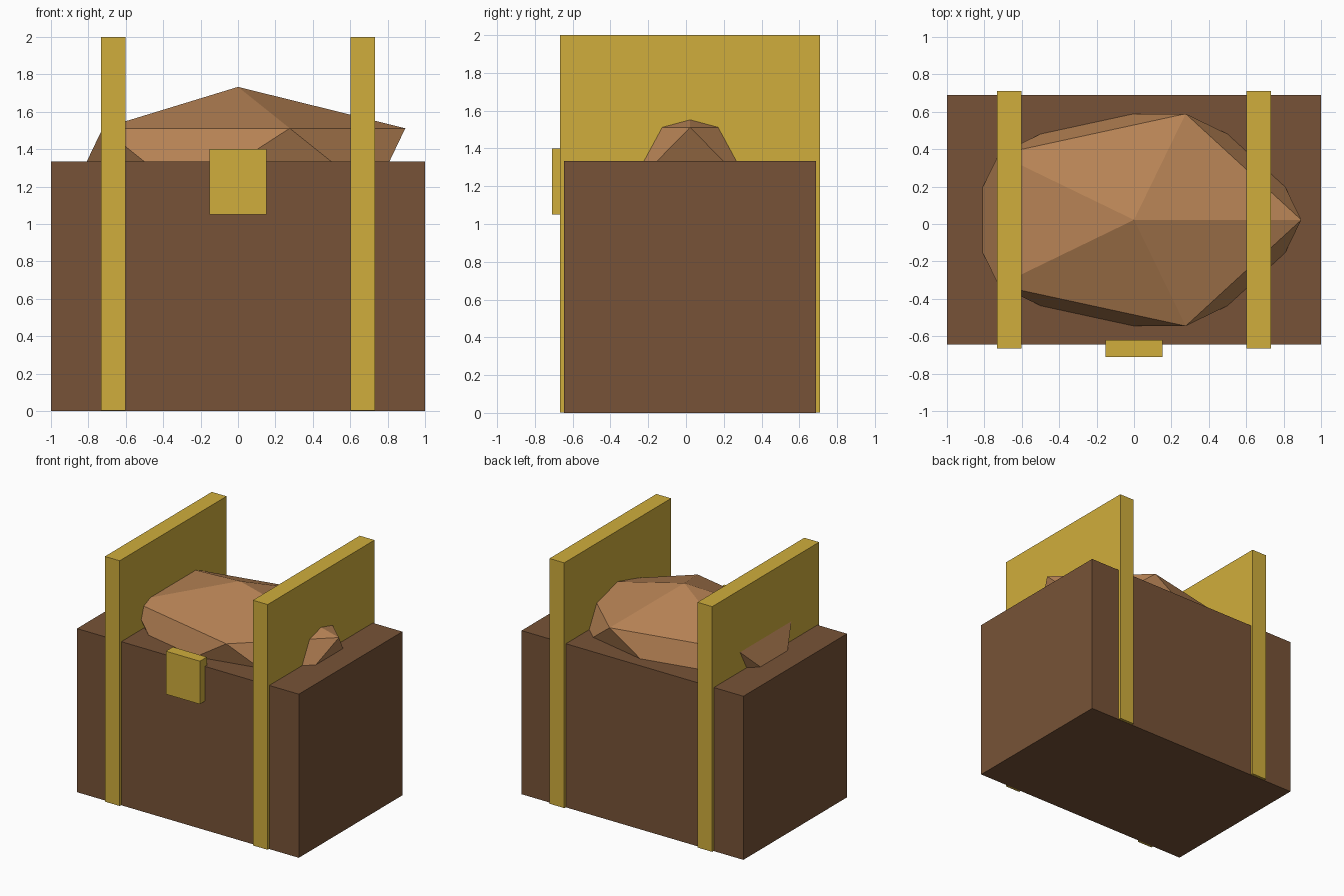
import bpy

if "Cube" in bpy.data.objects:
    bpy.data.objects.remove(bpy.data.objects["Cube"], do_unlink=True)

MID_Y = 0.022      # chest centre line, offset by the protruding latch
BODY_H = 1.333


def material(name, rgb):
    mat = bpy.data.materials.new(name)
    mat.use_nodes = True
    mat.diffuse_color = (*rgb, 1)
    mat.node_tree.nodes["Principled BSDF"].inputs["Base Color"].default_value = (*rgb, 1)
    return mat


dark_wood = material("dark_wood", (0.185, 0.086, 0.038))
light_wood = material("light_wood", (0.47, 0.225, 0.09))
gold = material("gold", (0.63, 0.42, 0.045))


def finish(name, scale, mat):
    obj = bpy.context.object
    obj.name = obj.data.name = name
    obj.scale = scale
    bpy.ops.object.transform_apply(location=False, rotation=False, scale=True)
    obj.data.materials.append(mat)


def box(name, low, high, mat):
    centre = [(a + b) / 2 for a, b in zip(low, high)]
    bpy.ops.mesh.primitive_cube_add(size=1, location=centre)
    finish(name, [b - a for a, b in zip(low, high)], mat)


# Chest body
box("chest_body", (-1, MID_Y - 0.667, 0), (1, MID_Y + 0.667, BODY_H), dark_wood)

# Faceted domed lid, half sunk into the body
bpy.ops.mesh.primitive_ico_sphere_add(subdivisions=1, radius=1, location=(0, MID_Y, BODY_H))
finish("domed_lid", (1, 0.667, 0.4), light_wood)

# Tall straps; the base is lifted a hair so it does not clash with the body
for side, x in (("right", -0.667), ("left", 0.667)):
    box(side + "_strap", (x - 0.0665, MID_Y - 0.688, 0.002),
        (x + 0.0665, MID_Y + 0.688, 2), gold)

# Front latch
box("latch", (-0.153, -0.71, 1.05), (0.153, -0.62, 1.4), gold)
